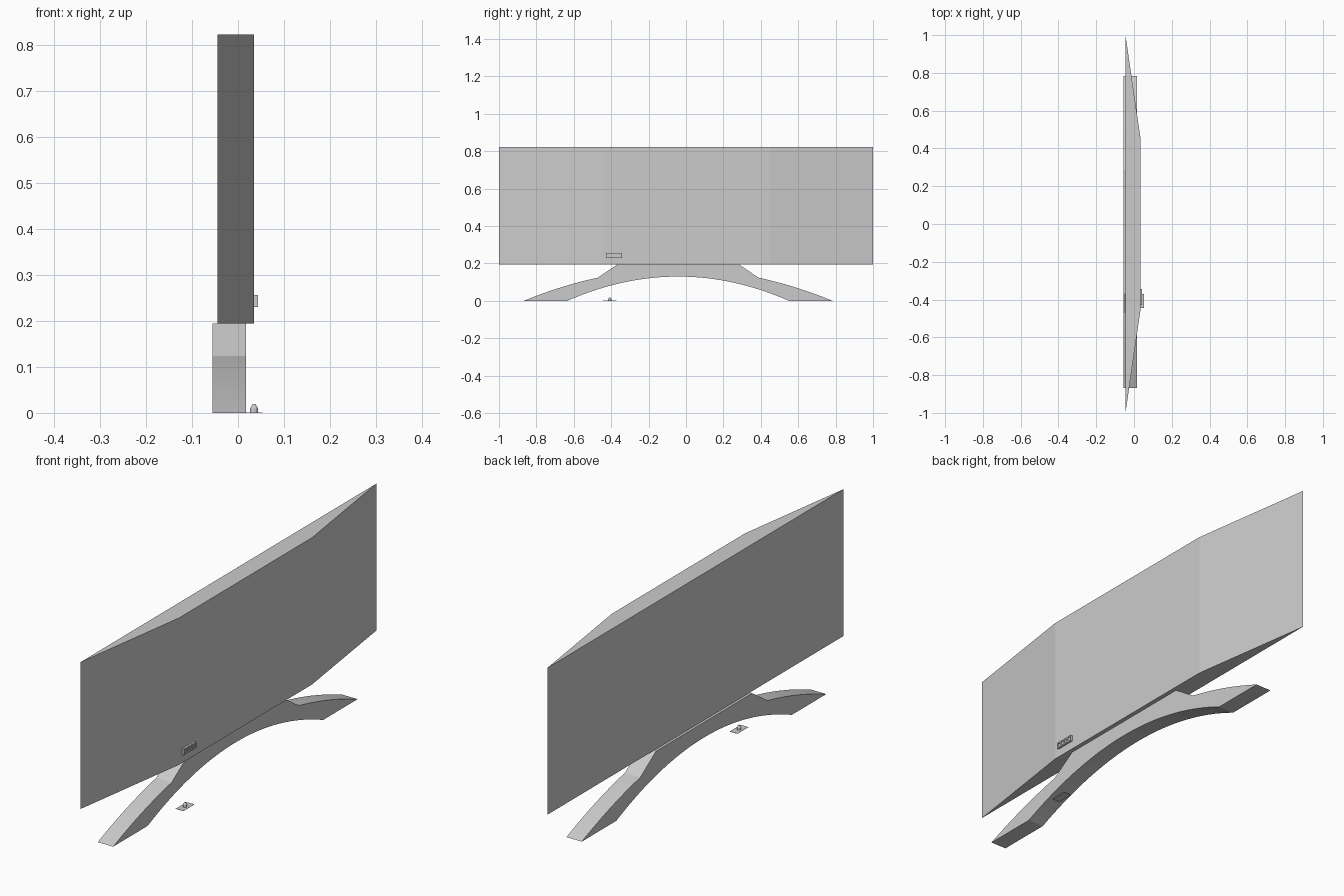
import bpy
import bmesh
from mathutils import Vector

cube = bpy.data.objects.get("Cube")
if cube:
    bpy.data.objects.remove(cube, do_unlink=True)

# Single matte grey used on every part
grey = bpy.data.materials.new("matte grey")
grey.use_nodes = True
COLOUR = (0.6, 0.6, 0.6, 1)
grey.diffuse_color = COLOUR
grey.node_tree.nodes["Principled BSDF"].inputs["Base Color"].default_value = COLOUR


def finish(name, bm):
    bmesh.ops.recalc_face_normals(bm, faces=bm.faces[:])
    mesh = bpy.data.meshes.new(name)
    bm.to_mesh(mesh)
    bm.free()
    mesh.materials.append(grey)
    obj = bpy.data.objects.new(name, mesh)
    bpy.context.collection.objects.link(obj)
    return obj


def extrude_profile(name, points, offset):
    """Extrude a closed 3D outline along an offset."""
    bm = bmesh.new()
    face = bm.faces.new([bm.verts.new(p) for p in points])
    moved = bmesh.ops.extrude_face_region(bm, geom=[face], use_keep_orig=True)["geom"]
    verts = [g for g in moved if isinstance(g, bmesh.types.BMVert)]
    bmesh.ops.translate(bm, verts=verts, vec=Vector(offset))
    return finish(name, bm)


def add_box(bm, low, high):
    low, high = Vector(low), Vector(high)
    verts = bmesh.ops.create_cube(bm, size=1)["verts"]
    for v in verts:
        v.co = (low + high) / 2 + v.co * (high - low)


# Screen: flat on one side, with both ends tapering away on the other
BASE, TOP = 0.195, 0.823
BACK, FRONT = -0.045, 0.035
outline = [(BACK, -1), (FRONT, -0.45), (FRONT, 0.45), (BACK, 1)]
extrude_profile("screen", [(x, y, BASE) for x, y in outline], (0, 0, TOP - BASE))

# Stand: shallow arch carrying a trapezoid neck
MID, STEPS = -0.042, 16


def arch(y, half, height):
    return height * (1 - (y / half) ** 2)


outer = [0.826 + (0.43 - 0.826) * i / STEPS for i in range(STEPS + 1)]
half_top = [(y, arch(y, 0.826, 0.17)) for y in outer] + [(0.325, BASE)]
upper = half_top + [(-y, z) for y, z in reversed(half_top)]
inner = [-0.593 + 2 * 0.593 * i / (2 * STEPS) for i in range(2 * STEPS + 1)]
lower = [(y, arch(y, 0.593, 0.13)) for y in inner]
extrude_profile("stand", [(-0.056, y + MID, z) for y, z in upper + lower], (0.073, 0, 0))

# Button panel: back plate, rails and dividers leaving four recesses
bm = bmesh.new()
Y0, Y1, Z0, Z1, LIP = -0.428, -0.343, 0.230, 0.256, 0.0435
add_box(bm, (FRONT, Y0, Z0), (0.040, Y1, Z1))
for z in (Z0, Z1 - 0.006):
    add_box(bm, (0.040, Y0, z), (LIP, Y1, z + 0.006))
for i in range(5):
    y = Y0 + (Y1 - Y0 - 0.005) * i / 4
    add_box(bm, (0.040, y, Z0 + 0.006), (LIP, y + 0.005, Z1 - 0.006))
finish("button_panel", bm)

# Loose control: thin base plate with a small domed stick
STICK_X, STICK_Y = 0.035, -0.408
bm = bmesh.new()
add_box(bm, (STICK_X - 0.018, STICK_Y - 0.037, 0), (STICK_X + 0.018, STICK_Y + 0.037, 0.001))
finish("control_plate", bm)

bm = bmesh.new()
SIDES = 12
for r1, r2, z, depth in ((0.0085, 0.0085, 0, 0.010), (0.0085, 0.003, 0.010, 0.009)):
    part = bmesh.ops.create_cone(bm, cap_ends=True, segments=SIDES,
                                 radius1=r1, radius2=r2, depth=depth)
    bmesh.ops.translate(bm, verts=part["verts"], vec=(STICK_X, STICK_Y, z + depth / 2))
finish("control_stick", bm)
